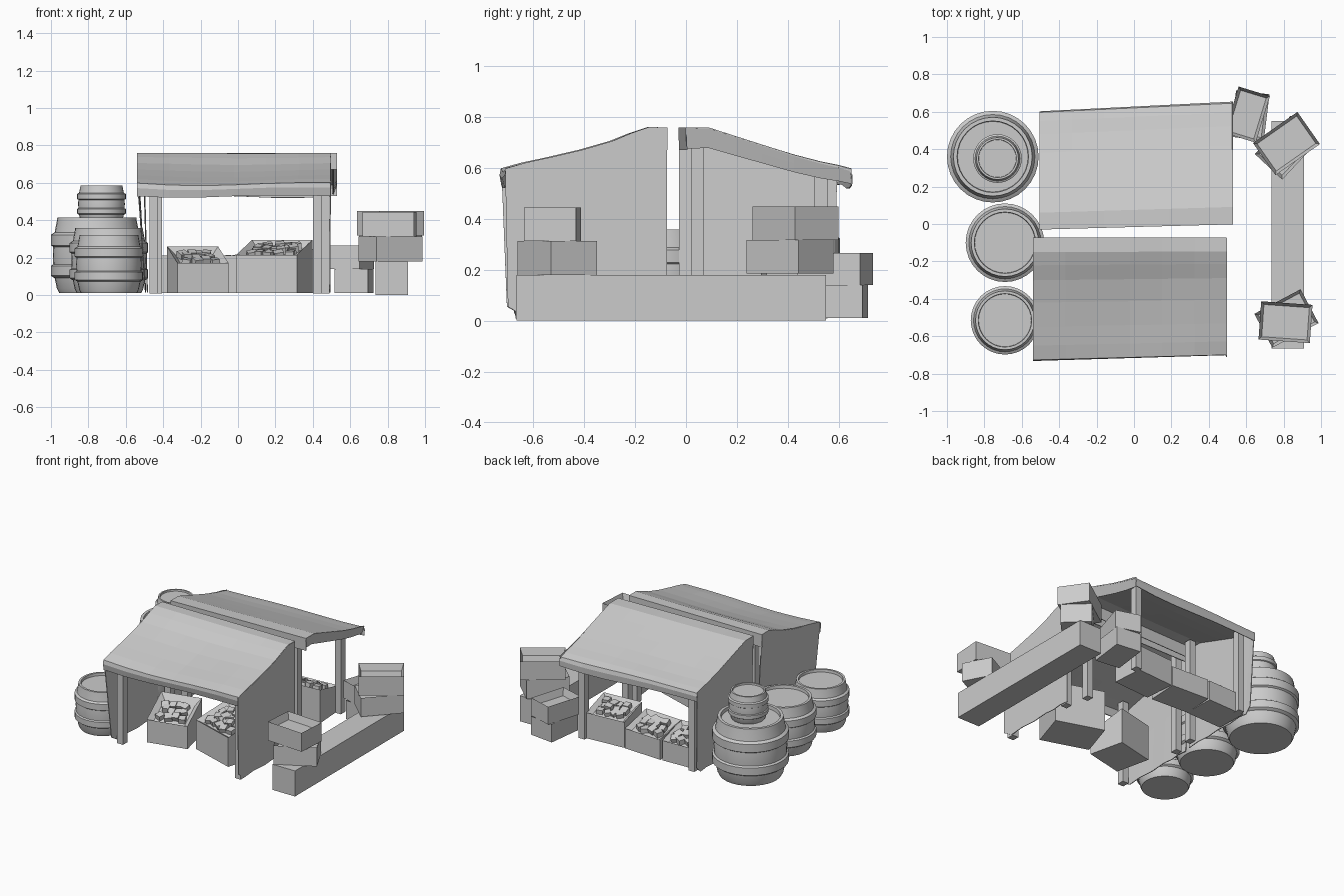
import bpy, bmesh, math, random
from mathutils import Matrix, Vector

if "Cube" in bpy.data.objects:
    bpy.data.objects.remove(bpy.data.objects["Cube"])

random.seed(4)
grey = bpy.data.materials.new("plain_grey")
grey.diffuse_color = (0.6, 0.6, 0.6, 1)
grey.use_nodes = True
grey.node_tree.nodes["Principled BSDF"].inputs["Base Color"].default_value = grey.diffuse_color


def finish(bm, name, smooth=False, thick=0):
    bmesh.ops.recalc_face_normals(bm, faces=bm.faces)
    me = bpy.data.meshes.new(name)
    bm.to_mesh(me)
    bm.free()
    me.materials.append(grey)
    ob = bpy.data.objects.new(name, me)
    bpy.context.collection.objects.link(ob)
    if thick:
        mod = ob.modifiers.new("thickness", 'SOLIDIFY')
        mod.thickness = thick
        mod.offset = 0
    if smooth:
        bpy.ops.object.select_all(action='DESELECT')
        ob.select_set(True)
        bpy.context.view_layer.objects.active = ob
        bpy.ops.object.shade_smooth_by_angle(angle=math.radians(28))
    return ob


def box(name, x0, x1, y0, y1, z0, z1):
    bm = bmesh.new()
    m = Matrix.Translation(((x0 + x1) / 2, (y0 + y1) / 2, (z0 + z1) / 2))
    bmesh.ops.create_cube(bm, size=1, matrix=m @ Matrix.Diagonal((x1 - x0, y1 - y0, z1 - z0, 1)))
    return finish(bm, name)


def crate(name, x, y, z0, w, d, h_front, h_back, angle, rim, depth, goods=None):
    """Open box; the top may slope from its front (-y) up to its back."""
    place = Matrix.Translation((x, y, z0)) @ Matrix.Rotation(math.radians(angle), 4, 'Z')
    bm = bmesh.new()
    bmesh.ops.create_cube(bm, size=1)
    for v in bm.verts:
        top = v.co.z > 0
        v.co = (v.co.x * w, v.co.y * d, (h_back if v.co.y > 0 else h_front) if top else 0)
    bm.normal_update()
    top = max(bm.faces, key=lambda f: f.normal.z)
    bmesh.ops.inset_region(bm, faces=[top], thickness=rim, use_even_offset=True)
    for v in top.verts:
        v.co.z -= depth
    bm.transform(place)
    finish(bm, name)
    if not goods:
        return
    # loose square goods lying in the middle of the tray
    bm = bmesh.new()
    slope = math.atan2(h_back - h_front, d)
    for i in range(goods[0]):
        for j in range(goods[1]):
            px = ((i + random.uniform(.25, .75)) / goods[0] - 0.5) * (w - 2 * rim - 0.03)
            py = ((j + random.uniform(.25, .75)) / goods[1] - 0.5) * (d - 2 * rim - 0.03)
            pz = h_front + (h_back - h_front) * (py / d + 0.5) - depth + random.uniform(0.004, 0.016)
            rot = Matrix.Rotation(slope + random.uniform(-.15, .15), 4, 'X') @ Matrix.Rotation(random.uniform(-.6, .6), 4, 'Z')
            bmesh.ops.create_cube(bm, size=random.uniform(0.04, 0.052),
                                  matrix=Matrix.Translation((px, py, pz)) @ rot)
    bm.transform(place)
    finish(bm, name + "_goods")


# barrel outline as fractions of radius and height
BARREL = [(0, 0), (.82, 0), (.87, .06), (.92, .2), (.955, .21), (1, .23), (1, .36), (.95, .38), (.96, .5),
          (.95, .61), (1, .63), (1, .77), (.955, .79), (.92, .8), (.87, .96), (.86, 1), (.78, 1), (.77, .94), (0, .94)]


def barrel(name, x, y, z, r, h):
    bm = bmesh.new()
    vs = [bm.verts.new((x + a * r, y, z + b * h)) for a, b in BARREL]
    es = [bm.edges.new(p) for p in zip(vs, vs[1:])]
    bmesh.ops.spin(bm, geom=vs + es, cent=(x, y, 0), axis=(0, 0, 1), angle=2 * math.pi, steps=32)
    bmesh.ops.remove_doubles(bm, verts=bm.verts, dist=1e-4)
    finish(bm, name, True)


def strip(name, rows):
    """Skin a grid of points as thin faceted cloth."""
    bm = bmesh.new()
    g = [[bm.verts.new(p) for p in row] for row in rows]
    for a, b in zip(g, g[1:]):
        for i in range(len(a) - 1):
            bm.faces.new((a[i], a[i + 1], b[i + 1], b[i]))
    return finish(bm, name, thick=0.005)


def canopy(name, profile, x0, x1, skew_ridge, skew_low, phase):
    rows = []
    n = len(profile) - 1
    for j, (y, z) in enumerate(profile):
        f = max(0, (j - 1) / (n - 1))
        row = []
        for i in range(7):
            t = i / 6
            wave = 0.009 * math.sin(6 * t + phase + j * .4) * f
            row.append((x0 + (x1 - x0) * t, y + t * (skew_ridge + (skew_low - skew_ridge) * f),
                        z + wave - 0.012 * math.sin(math.pi * t) * f))
        rows.append(row)
    strip(name, rows)


def side_cloth(name, profile, x_top, x_low, bottom, shift0=0, shift1=0, pull=.97):
    n = len(profile) - 1
    top = [(x_top, y + shift0 + (shift1 - shift0) * i / n, z) for i, (y, z) in enumerate(profile)]
    low = [(x_low, p[1] * pull if i else p[1], bottom(i, p[2])) for i, p in enumerate(top)]
    mid = [tuple((Vector(a) + Vector(b)) / 2) for a, b in zip(top, low)]
    strip(name, [top, mid, low])


def floor_hem(i, z):
    return 0.055 if i == 7 else 0.012 + 0.008 * (i % 2)


# front stall: cloth roof, two cloth sides
FRONT = [(-.075, .757), (-.15, .757), (-.22, .733), (-.30, .70), (-.42, .665),
         (-.55, .635), (-.65, .615), (-.725, .597)]
canopy("front_stall_roof", [(-.075, .67)] + FRONT + [(-.73, .575), (-.722, .535)], -.54, .495, 0, .035, 0)
side_cloth("front_stall_left_side", FRONT, -.537, -.495, floor_hem)
side_cloth("front_stall_right_side", FRONT, .494, .492, floor_hem, 0, .015, .985)

# back stall: roof, one full side and one short side hem
BACK = [(-.028, .757), (.06, .755), (.16, .722), (.26, .69), (.38, .652),
        (.48, .625), (.55, .61), (.595, .597)]
canopy("back_stall_roof", [(-.025, .67)] + BACK + [(.60, .575), (.595, .535)],
       -.505, .53, .028, .055, 2)
side_cloth("back_stall_left_side", BACK, -.503, -.485, floor_hem)
side_cloth("back_stall_right_hem", BACK, .528, .508, lambda i, z: z - 0.08 + 0.003 * i, .028, .055, 1)

# posts
for stall, spots in (("front", [(-.45, -.645, .6), (.467, -.645, .6), (-.45, -.115, .74), (.467, -.115, .74)]),
                     ("back", [(-.43, .045, .74), (.425, .045, .74), (-.43, .53, .6), (.425, .53, .6)])):
    for k, (x, y, h) in enumerate(spots):
        box(f"{stall}_stall_post_{k}", x - .023, x + .023, y - .025, y + .025, 0.008, h)

# sloped produce crates under both roofs
crate("produce_crate_front_left", -.215, -.40, .01, .28, .25, .16, .25, 13, .035, .03, (4, 3))
crate("produce_crate_front_right", .195, -.38, .01, .34, .27, .205, .285, -18, .035, .03, (5, 4))
for k, (x, hf, hb, a) in enumerate([(.27, .18, .235, 184), (-.035, .14, .20, 177), (-.325, .14, .20, 182)]):
    crate(f"produce_crate_back_{k}", x, .415, .01, .285, .22, hf, hb, a, .03, .025, (4, 3))

# long bench with stacked empty crates
box("long_bench", .735, .91, -.665, .55, 0, .18)
for k, (x, y, z, w, d, h, a) in enumerate([
        (.815, -.505, .18, .28, .205, .132, 28), (.81, -.525, .312, .275, .205, .132, -4),
        (.815, .408, .185, .28, .20, .132, 47), (.815, .43, .317, .29, .21, .132, 35),
        (.62, .58, .01, .25, .18, .13, 83), (.605, .585, .14, .26, .175, .125, 73)]):
    crate(f"empty_crate_{k}", x, y, z, w, d, h, h, a, .016, .05)

# barrels
barrel("large_barrel", -.755, .36, .01, .245, .405)
barrel("small_barrel_on_top", -.73, .35, .39, .13, .195)
barrel("middle_barrel", -.69, -.10, .01, .21, .347)
barrel("front_barrel", -.69, -.515, .01, .183, .31)
